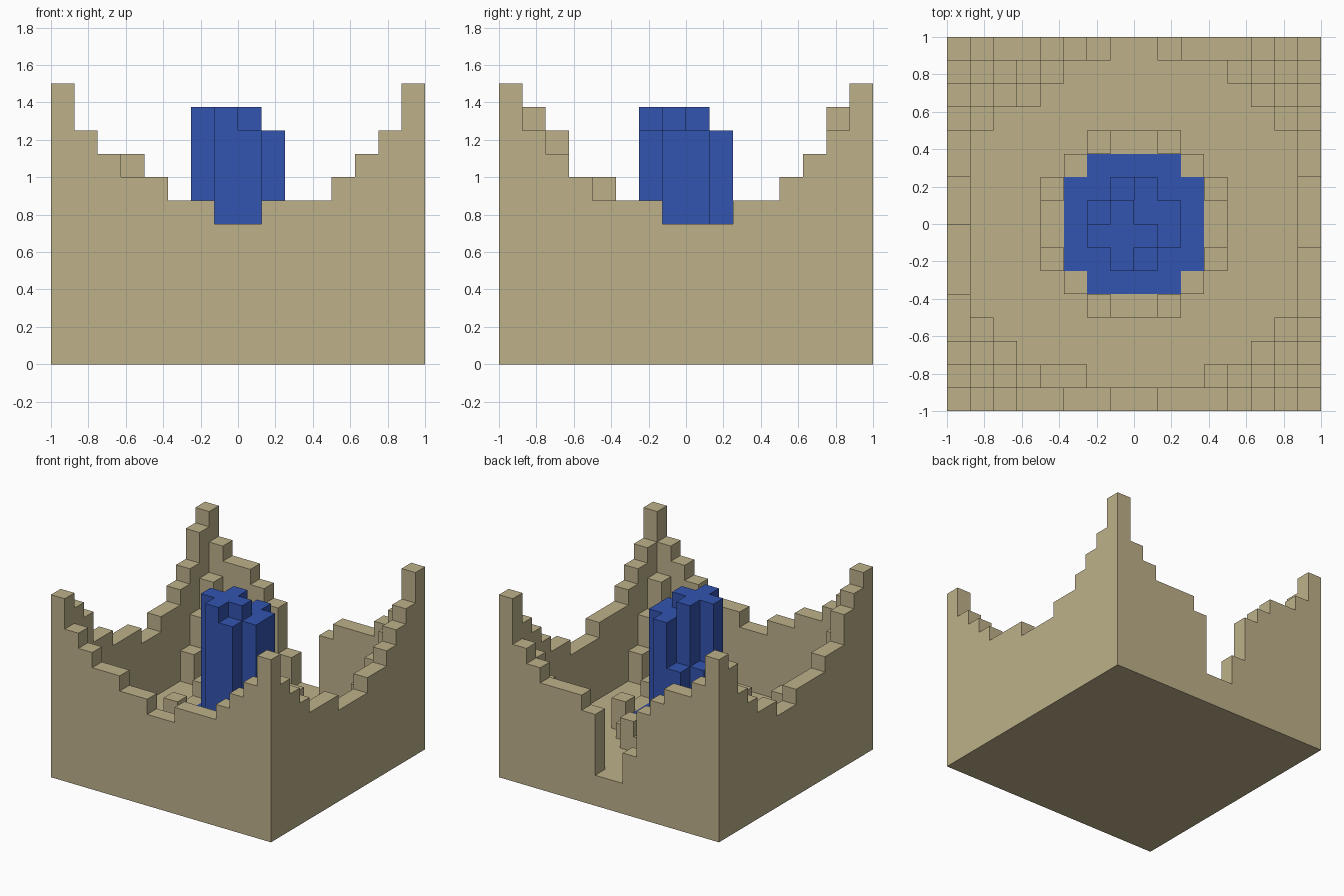
import bpy
import bmesh
from mathutils import Vector

N = 16            # cells per side
CELL = 2 / N      # size of one block
FLOOR = 2         # courtyard floor level in blocks
POOL = 3          # water level in blocks

if "Cube" in bpy.data.objects:
    bpy.data.objects.remove(bpy.data.objects["Cube"])


def material(name, rgb):
    mat = bpy.data.materials.new(name)
    mat.use_nodes = True
    mat.diffuse_color = (*rgb, 1)
    mat.node_tree.nodes["Principled BSDF"].inputs["Base Color"].default_value = (*rgb, 1)
    return mat


def block_mesh(name, heights, bottom, mat):
    """Build a stepped solid from a dict of (column, row) -> height in blocks."""
    bm = bmesh.new()

    def quad(*points):
        bm.faces.new([bm.verts.new(Vector(p) * CELL - Vector((1, 1, 0))) for p in points])

    for (i, j), top in heights.items():
        corners = [(i, j), (i + 1, j), (i + 1, j + 1), (i, j + 1)]
        quad(*[(x, y, top) for x, y in corners])
        quad(*[(x, y, bottom) for x, y in reversed(corners)])
        # Sides only where the neighbour is lower
        neighbours = [(i, j - 1), (i + 1, j), (i, j + 1), (i - 1, j)]
        for k, other in enumerate(neighbours):
            a, b = corners[k], corners[(k + 1) % 4]
            for z in range(heights.get(other, bottom), top):
                quad((*a, z), (*b, z), (*b, z + 1), (*a, z + 1))
    bmesh.ops.remove_doubles(bm, verts=bm.verts, dist=CELL / 100)
    mesh = bpy.data.meshes.new(name)
    bm.to_mesh(mesh)
    bm.free()
    mesh.materials.append(mat)
    obj = bpy.data.objects.new(name, mesh)
    bpy.context.collection.objects.link(obj)
    return obj


sandstone = material("sandstone", (0.51, 0.44, 0.255))
blue = material("water blue", (0.033, 0.089, 0.434))

# Courtyard floor
court = {(i, j): FLOOR for i in range(N) for j in range(N)}

# Crumbled outer walls, heights listed along +x or +y
front_wall = [12, 10, 9, 8, 8, 7, 7, 6, 6, 7, 7, 7, 8, 9, 10, 12]
back_wall = [12, 10, 9, 9, 8, 7, 4, 2, 2, 6, 7, 7, 7, 8, 9, 12]
left_wall = [12, 11, 10, 8, 8, 7, 7, 7, 6, 6, 7, 7, 8, 9, 11, 12]
right_wall = [12, 10, 9, 8, 7, 7, 7, 6, 6, 6, 7, 7, 8, 9, 10, 12]
last = N - 1
for n in range(N):
    court[n, 0] = front_wall[n]
    court[n, last] = back_wall[n]
    court[0, n] = left_wall[n]
    court[last, n] = right_wall[n]

# Stepped buttresses in the inner corners; long row differs per corner
buttress = [[8, 6, 4, 3, 3], [6, 4, 3], [4]]
corner_rows = {
    (False, False): (5, 2, 1),
    (True, False): (4, 2, 1),
    (False, True): (4, 3, 1),
    (True, True): (3, 2, 1),
}
for (flip_x, flip_y), lengths in corner_rows.items():
    for row, length in enumerate(lengths):
        for col in range(length):
            i = last - 1 - col if flip_x else 1 + col
            j = last - 1 - row if flip_y else 1 + row
            court[i, j] = buttress[row][col]

block_mesh("courtyard_walls", court, 0, sandstone)

# Round pool: cells sorted by distance from the centre
water, rim = {}, {}
for i in range(4, 12):
    for j in range(4, 12):
        dx, dy = sorted((abs(i - 7.5), abs(j - 7.5)))
        if dy < 3 and dx + dy < 5:
            water[i, j] = POOL
        elif dx + dy <= 5:
            rim[i, j] = POOL + 1 if dx == 1.5 else POOL
block_mesh("pool_rim", rim, FLOOR, sandstone)
block_mesh("pool_water", water, FLOOR, blue)

# Water jet: a rounded column with a broken top
jet = {}
for i in range(6, 10):
    for j in range(6, 10):
        if abs(i - 7.5) + abs(j - 7.5) < 3:
            jet[i, j] = 10
for cell in [(7, 6), (6, 7), (7, 7), (8, 7), (7, 8)]:
    jet[cell] = 11
for cell in [(7, 9), (6, 8)]:
    jet[cell] = 7
block_mesh("water_jet", jet, POOL, blue)
